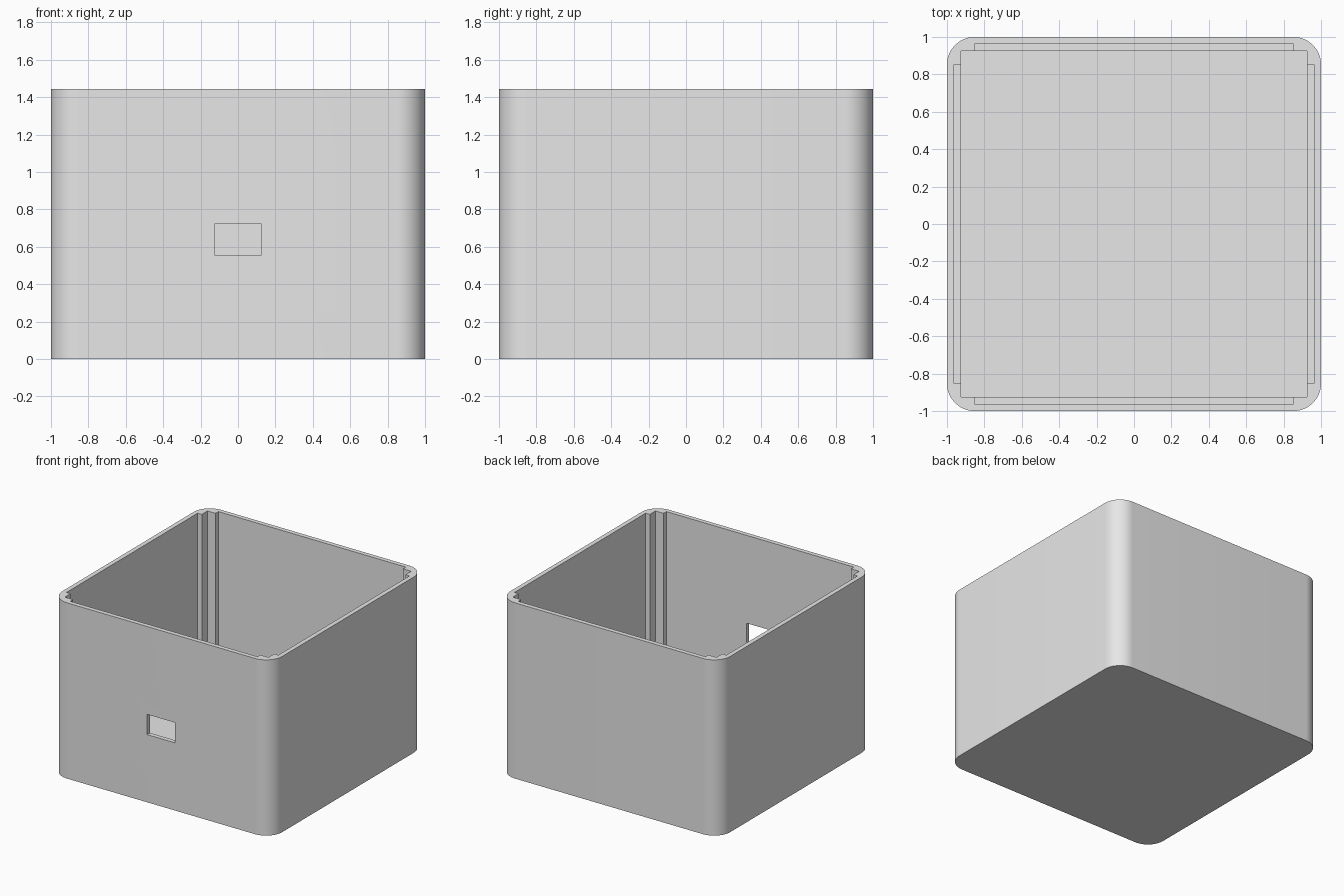
import bpy, bmesh, math

if "Cube" in bpy.data.objects:
    bpy.data.objects.remove(bpy.data.objects["Cube"], do_unlink=True)

HEIGHT = 1.444
RADIUS = 0.148
INNER = 0.926      # half width of the main cavity
SLOT_DEPTH = 0.963  # half width across the shallow wall recesses
SLOT_HALF = 0.852   # half length of each recess
FLOOR = 0.074
SLOT_FLOOR = 0.09
ABOVE = HEIGHT + 0.2

grey = bpy.data.materials.new("plain grey")
grey.use_nodes = True
colour = (0.8, 0.8, 0.8, 1)
grey.diffuse_color = colour
grey.node_tree.nodes["Principled BSDF"].inputs["Base Color"].default_value = colour


def prism(name, outline, bottom, top):
    """Extrude a flat outline upward into a solid object."""
    bm = bmesh.new()
    face = bm.faces.new([bm.verts.new((x, y, bottom)) for x, y in outline])
    grown = bmesh.ops.extrude_face_region(bm, geom=[face])["geom"]
    verts = [v for v in grown if isinstance(v, bmesh.types.BMVert)]
    bmesh.ops.translate(bm, verts=verts, vec=(0, 0, top - bottom))
    bmesh.ops.recalc_face_normals(bm, faces=bm.faces)
    mesh = bpy.data.meshes.new(name)
    bm.to_mesh(mesh)
    bm.free()
    mesh.materials.append(grey)
    obj = bpy.data.objects.new(name, mesh)
    bpy.context.collection.objects.link(obj)
    return obj


def rectangle(x0, x1, y0, y1):
    return [(x0, y0), (x1, y0), (x1, y1), (x0, y1)]


def centred(half_x, half_y):
    return rectangle(-half_x, half_x, -half_y, half_y)


def rounded_square(half, radius, steps=16):
    points = []
    for corner, (sx, sy) in enumerate([(1, 1), (-1, 1), (-1, -1), (1, -1)]):
        for i in range(steps + 1):
            a = math.pi / 2 * (corner + i / steps)
            points.append((sx * (half - radius) + radius * math.cos(a),
                           sy * (half - radius) + radius * math.sin(a)))
    return points


# Outer body with rounded vertical corners
box = prism("open_box", rounded_square(1, RADIUS), 0, HEIGHT)

# Cavity, wall recesses and the front opening
cutters = [
    prism("cavity_cutter", centred(INNER, INNER), FLOOR, ABOVE),
    prism("side_recess_cutter", centred(SLOT_DEPTH, SLOT_HALF), SLOT_FLOOR, ABOVE),
    prism("end_recess_cutter", centred(SLOT_HALF, SLOT_DEPTH), SLOT_FLOOR, ABOVE),
    prism("front_opening_cutter", rectangle(-0.126, 0.126, -1.1, -0.8), 0.556, 0.722),
]
for cutter in cutters:
    cutter.hide_render = True
    cut = box.modifiers.new(cutter.name, "BOOLEAN")
    cut.operation = "DIFFERENCE"
    cut.solver = "EXACT"
    cut.object = cutter

# Bake the cuts and discard the cutters
bpy.context.view_layer.update()
evaluated = box.evaluated_get(bpy.context.evaluated_depsgraph_get())
finished = bpy.data.meshes.new_from_object(evaluated)
box.modifiers.clear()
box.data = finished
for cutter in cutters:
    bpy.data.objects.remove(cutter, do_unlink=True)

# Smooth corners, crisp edges
bpy.ops.object.select_all(action="DESELECT")
box.select_set(True)
bpy.context.view_layer.objects.active = box
bpy.ops.object.shade_smooth_by_angle(angle=math.radians(30))
